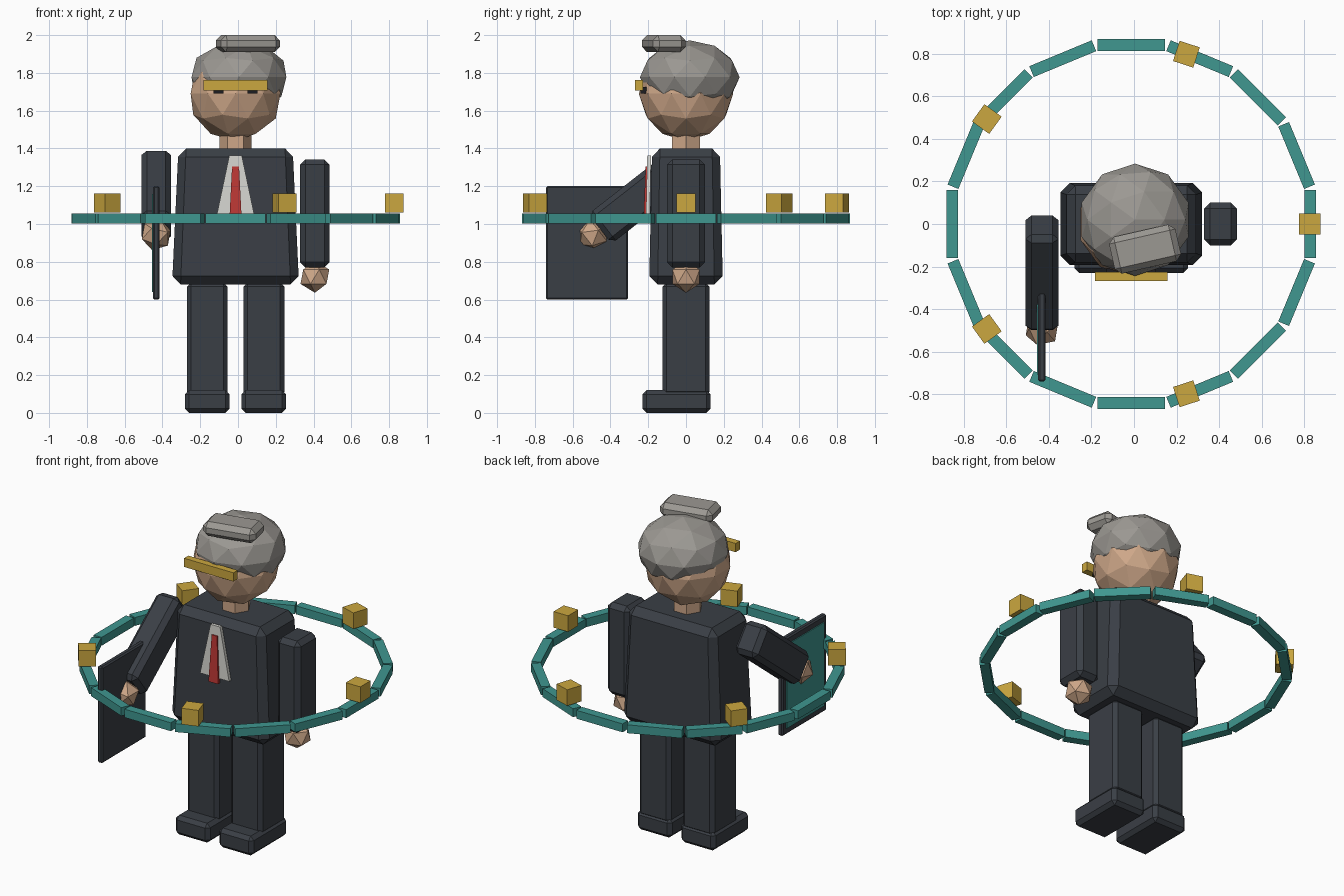
import bpy, bmesh, math
from mathutils import Matrix, Vector

if "Cube" in bpy.data.objects:
    bpy.data.objects.remove(bpy.data.objects["Cube"])

CX = -0.013  # the figure's centre line


def mat(name, r, g, b):
    m = bpy.data.materials.new(name)
    m.diffuse_color = (r, g, b, 1)
    m.use_nodes = True
    m.node_tree.nodes["Principled BSDF"].inputs["Base Color"].default_value = m.diffuse_color
    return m


SUIT = mat("dark suit", 0.042, 0.049, 0.06)
SKIN = mat("skin", 0.62, 0.39, 0.25)
HAIR = mat("grey hair", 0.33, 0.315, 0.29)
GOLD = mat("gold", 0.60, 0.39, 0.05)
TEAL = mat("teal", 0.05, 0.31, 0.28)
WHITE = mat("shirt white", 0.68, 0.68, 0.64)
RED = mat("tie red", 0.52, 0.04, 0.035)
BLACK = mat("eye black", 0.012, 0.012, 0.015)


def finish(bm, name, material, matrix):
    """Place the mesh relative to the centre line and make an object of it."""
    bm.transform(Matrix.Translation((CX, 0, 0)) @ matrix)
    bmesh.ops.recalc_face_normals(bm, faces=bm.faces)
    me = bpy.data.meshes.new(name)
    bm.to_mesh(me)
    bm.free()
    me.materials.append(material)
    ob = bpy.data.objects.new(name, me)
    bpy.context.collection.objects.link(ob)
    return ob


def box(name, material, size, loc, bevel=0, turn=Matrix(), taper=None):
    """Chamfered box; taper = (x, y) scale of the top against the bottom."""
    bm = bmesh.new()
    bmesh.ops.create_cube(bm, size=1)
    bmesh.ops.scale(bm, vec=size, verts=bm.verts)
    if bevel:
        bmesh.ops.bevel(bm, geom=bm.edges[:], offset=bevel, segments=1,
                        affect='EDGES', clamp_overlap=True)
    if taper:
        for v in bm.verts:
            t = v.co.z / size[2] + 0.5
            v.co.x *= 1 + (taper[0] - 1) * t
            v.co.y *= 1 + (taper[1] - 1) * t
    return finish(bm, name, material, turn @ Matrix.Translation(loc))


def ball(name, material, subdiv, radius, loc, squash=1, turn=Matrix()):
    bm = bmesh.new()
    bmesh.ops.create_icosphere(bm, subdivisions=subdiv, radius=radius)
    bmesh.ops.scale(bm, vec=(1, 1, squash), verts=bm.verts)
    return finish(bm, name, material, turn @ Matrix.Translation(loc))


def plate(name, material, top_w, bottom_w, z0, z1, y0, y1):
    """Trapezoid on the chest, front at y0 (bottom) and y1 (top)."""
    bm = bmesh.new()
    rows = []
    for back in (0, 0.02):
        pts = [(-bottom_w / 2, y0 + back, z0), (bottom_w / 2, y0 + back, z0),
               (top_w / 2, y1 + back, z1), (-top_w / 2, y1 + back, z1)]
        rows.append([bm.verts.new(p) for p in pts])
    bm.faces.new(rows[0])
    bm.faces.new(rows[1][::-1])
    for i in range(4):
        j = (i + 1) % 4
        bm.faces.new((rows[0][i], rows[1][i], rows[1][j], rows[0][j]))
    return finish(bm, name, material, Matrix())


# legs and shoes
for side, s in (("right", -1), ("left", 1)):
    box(side + "_leg", SUIT, (0.216, 0.25, 0.60), (s * 0.15, 0, 0.39), 0.022)
    box(side + "_shoe", SUIT, (0.236, 0.36, 0.12), (s * 0.15, -0.05, 0.06), 0.022)

# jacket, shirt front and tie
box("jacket", SUIT, (0.672, 0.39, 0.72), (0, 0, 1.04), 0.045, taper=(0.90, 0.92))
plate("shirt_front", WHITE, 0.066, 0.20, 1.045, 1.363, -0.212, -0.205)
plate("tie", RED, 0.037, 0.066, 1.015, 1.305, -0.225, -0.214)


# arms with hands, hanging at the left and swung forward at the right
def arm(side, x, pivot, swing):
    turn = Matrix.Translation((x, *pivot)) @ Matrix.Rotation(swing, 4, 'X')
    box(side + "_arm", SUIT, (0.156, 0.2, 0.572), (0, 0, 0), 0.028, turn)
    ball(side + "_hand", SKIN, 1, 0.085, (0, 0, -0.335), turn=turn)


arm("left", 0.42, (0, 1.056), 0)
arm("right", -0.42, (-0.23, 1.15), -math.radians(52))

# tablet with screen on its outer side
box("tablet", SUIT, (0.035, 0.434, 0.6), (-0.42, -0.524, 0.9), 0.008)
box("tablet_screen", TEAL, (0.008, 0.37, 0.52), (-0.4395, -0.524, 0.9))

# neck
bm = bmesh.new()
bmesh.ops.create_cone(bm, cap_ends=True, segments=6, radius1=0.085,
                      radius2=0.085, depth=0.16)
finish(bm, "neck", SKIN, Matrix.Translation((0, 0, 1.45)) @
       Matrix.Rotation(math.radians(90), 4, 'Z'))

# head, hair and bun
ball("head", SKIN, 2, 0.25, (0, 0, 1.69))
ball("hair", HAIR, 2, 0.264, (0.018, 0.02, 1.777), 0.74)
bun = Matrix.Translation((0.065, -0.118, 1.955)) @ Matrix.Rotation(math.radians(12.8), 4, 'Z')
box("hair_bun", HAIR, (0.32, 0.177, 0.09), (0, 0, 0), 0.028, bun)

# visor and eyes
box("visor", GOLD, (0.34, 0.042, 0.054), (0, -0.248, 1.735))
for side, s in (("right", -1), ("left", 1)):
    box(side + "_eye", BLACK, (0.052, 0.03, 0.035), (s * 0.09, -0.225, 1.708))

# floating ring of straight segments
for i in range(16):
    turn = Matrix.Rotation(math.tau * i / 16, 4, 'Z')
    box(f"ring_segment_{i + 1}", TEAL, (0.055, 0.318, 0.052), (0.842, 0, 1.029), turn=turn)

# gold cubes riding on the ring
for i in range(5):
    turn = Matrix.Rotation(math.tau * i / 5, 4, 'Z')
    box(f"ring_cube_{i + 1}", GOLD, (0.1, 0.1, 0.1), (0.84, 0, 1.111), turn=turn)
